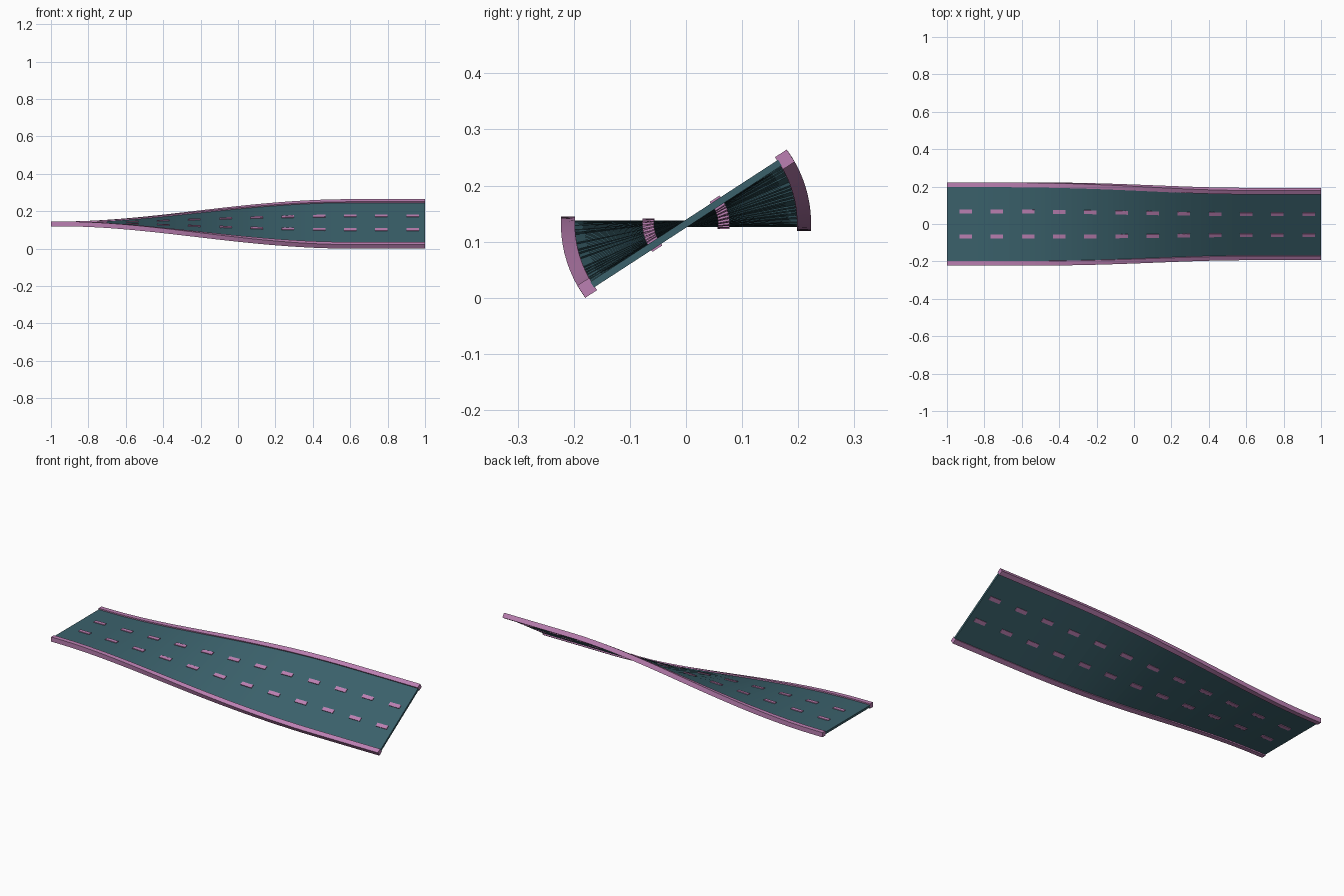
import bpy, bmesh, math

if "Cube" in bpy.data.objects:
    bpy.data.objects.remove(bpy.data.objects["Cube"])

MAX_TWIST = math.radians(33)
HALF_W, RAIL, RAIL_H = 0.2225, 0.025, 0.026
AXIS_Z = HALF_W * math.sin(MAX_TWIST) + RAIL_H / 2 * math.cos(MAX_TWIST)


def material(name, color):
    m = bpy.data.materials.new(name)
    m.diffuse_color = (*color, 1)
    m.use_nodes = True
    m.node_tree.nodes["Principled BSDF"].inputs["Base Color"].default_value = m.diffuse_color
    return m


teal = material("dark teal", (0.043, 0.120, 0.148))
mauve = material("mauve", (0.50, 0.215, 0.445))


def twist(x):
    # eased banking angle along the road
    t = min(max((x + 0.95) / 1.55, 0), 1)
    return MAX_TWIST * t * t * (3 - 2 * t)


def sweep(bm, x0, x1, yc, w, h, steps):
    # box profile swept along x, banked about the road's centre line
    rings = []
    for i in range(steps + 1):
        x = x0 + (x1 - x0) * i / steps
        c, s = math.cos(twist(x)), math.sin(twist(x))
        ring = []
        for sy, sz in ((-1, -1), (1, -1), (1, 1), (-1, 1)):
            y, z = yc + sy * w / 2, sz * h / 2
            ring.append(bm.verts.new((x, y * c - z * s, AXIS_Z + y * s + z * c)))
        rings.append(ring)
    for a, b in zip(rings, rings[1:]):
        for k in range(4):
            n = (k + 1) % 4
            bm.faces.new((a[k], a[n], b[n], b[k]))
    bm.faces.new(rings[0])
    bm.faces.new(rings[-1][::-1])


def finish(name, bm, mat):
    bmesh.ops.recalc_face_normals(bm, faces=bm.faces[:])
    me = bpy.data.meshes.new(name)
    bm.to_mesh(me)
    bm.free()
    me.materials.append(mat)
    bpy.context.collection.objects.link(bpy.data.objects.new(name, me))


# road deck
bm = bmesh.new()
sweep(bm, -1, 1, 0, 2 * (HALF_W - RAIL) + 0.004, 0.012, 72)
finish("road_deck", bm, teal)

for side, label in ((-1, "front"), (1, "back")):
    # edge rail
    bm = bmesh.new()
    sweep(bm, -1, 1, side * (HALF_W - RAIL / 2), RAIL, RAIL_H, 72)
    finish(label + "_rail", bm, mauve)

    # row of lane dashes, standing proud on both faces of the deck
    bm = bmesh.new()
    for i in range(12):
        x = -1 + (i + 0.4) / 6
        sweep(bm, x, x + 0.0667, side * 0.067, 0.021, 0.019, 4)
    finish(label + "_lane_dashes", bm, mauve)
